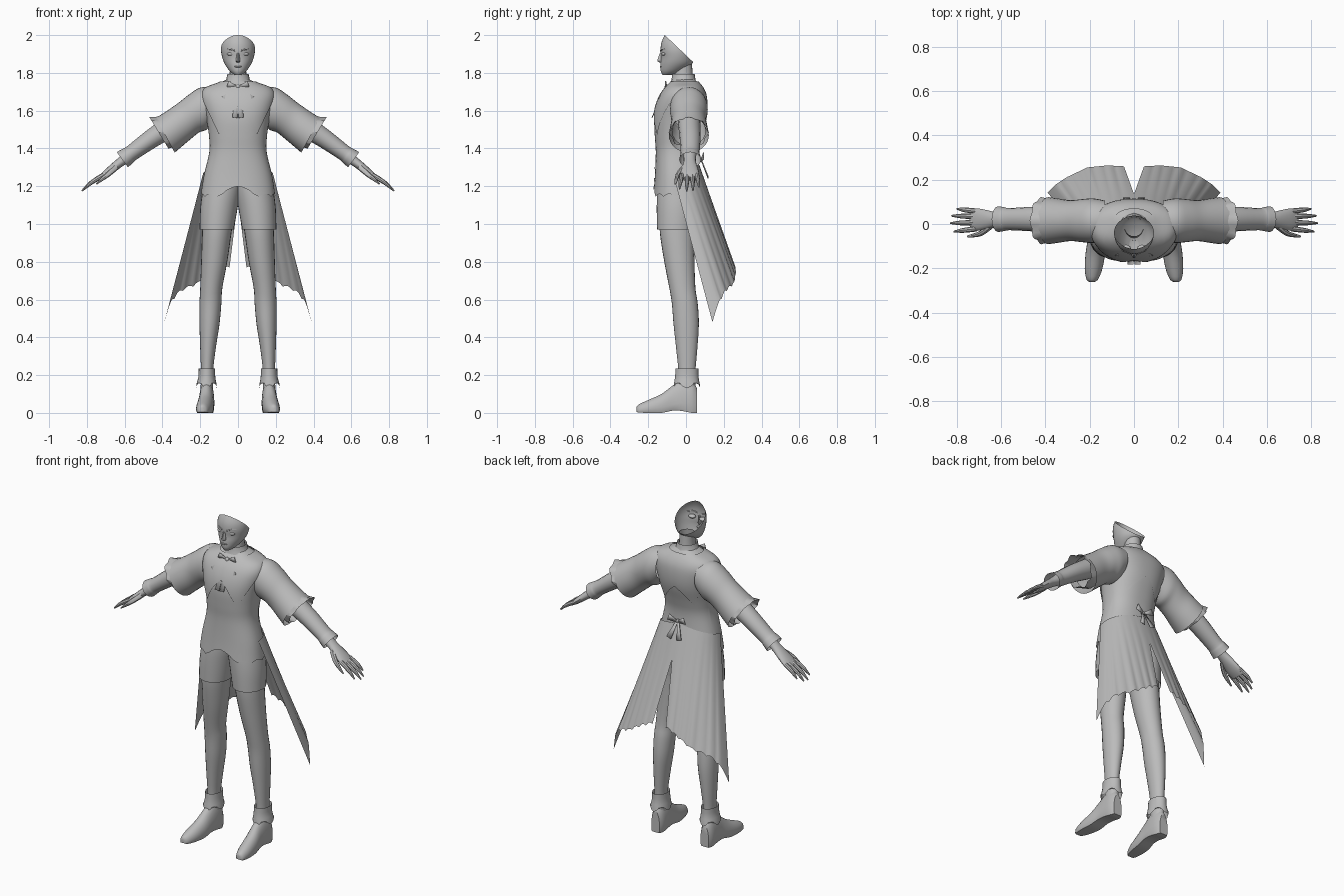
import bpy, bmesh, math
from mathutils import Vector

if "Cube" in bpy.data.objects:
    bpy.data.objects.remove(bpy.data.objects["Cube"])

GREY = bpy.data.materials.new("plain grey")
GREY.diffuse_color = (0.5, 0.5, 0.5, 1)
GREY.use_nodes = True
GREY.node_tree.nodes["Principled BSDF"].inputs["Base Color"].default_value = GREY.diffuse_color
X, Y, Z = Vector((1, 0, 0)), Vector((0, 1, 0)), Vector((0, 0, 1))
TAU = math.tau


def sample(keys, t):
    """Smooth value through a list of key tuples, t from 0 to 1."""
    n = len(keys) - 1
    i = min(int(t * n), n - 1)
    f = t * n - i
    p = [keys[max(0, min(n, i + k))] for k in (-1, 0, 1, 2)]
    return [0.5 * (2 * b + (c - a) * f + (2 * a - 5 * b + 4 * c - d) * f * f
                   + (3 * b - a - 3 * c + d) * f ** 3) for a, b, c, d in zip(*p)]


def steps(keys, n):
    return [sample(keys, i / n) for i in range(n + 1)]


def linear(pairs, x):
    """Piecewise linear lookup; values may be tuples."""
    for (a, va), (b, vb) in zip(pairs, pairs[1:]):
        if x <= b:
            return Vector(va).lerp(Vector(vb), (x - a) / (b - a))
    return Vector(pairs[-1][1])


def loft(name, rings, closed=True, caps="", mirror=False, thick=0):
    bm = bmesh.new()
    rows = [[bm.verts.new(p) for p in r] for r in rings]
    n = len(rows[0])
    for a, b in zip(rows, rows[1:]):
        for i in range(n if closed else n - 1):
            j = (i + 1) % n
            bm.faces.new((a[i], a[j], b[j], b[i]))
    if "s" in caps:
        bm.faces.new(rows[0])
    if "e" in caps:
        bm.faces.new(rows[-1])
    bmesh.ops.recalc_face_normals(bm, faces=bm.faces)
    me = bpy.data.meshes.new(name)
    bm.to_mesh(me)
    bm.free()
    me.materials.append(GREY)
    ob = bpy.data.objects.new(name, me)
    bpy.context.collection.objects.link(ob)
    if thick:
        ob.modifiers.new("thickness", "SOLIDIFY").thickness = thick
    if mirror:
        ob.modifiers.new("mirror", "MIRROR")
    return ob


def ring(c, u, v, n=20, wave=0, waves=8):
    return [c + (u * math.cos(TAU * i / n) + v * math.sin(TAU * i / n))
            * (1 + wave * math.cos(waves * TAU * i / n)) for i in range(n)]


def level(z, x0, x1, y0, y1, n=20):
    """Horizontal ring between side and depth limits."""
    return ring(Vector(((x0 + x1) / 2, (y0 + y1) / 2, z)), X * (x1 - x0) / 2, Y * (y1 - y0) / 2, n)


def ball(name, c, r, mirror=False):
    c = Vector(c)
    rows = [ring(c + Z * r[2] * -math.cos(math.pi * (i + .1) / 8.2), X * r[0] * math.sin(math.pi * (i + .1) / 8.2),
                 Y * r[1] * math.sin(math.pi * (i + .1) / 8.2), 12) for i in range(9)]
    return loft(name, rows, caps="se", mirror=mirror)


# --- jacket body: height, half width, front, back
BODY = [(1.13, .2, -.175, .075), (1.25, .182, -.165, .065), (1.38, .152, -.16, .06),
        (1.46, .153, -.165, .075), (1.55, .166, -.168, .1), (1.62, .182, -.157, .107),
        (1.68, .19, -.133, .102), (1.72, .165, -.105, .085), (1.745, .1, -.08, .065),
        (1.765, .06, -.066, .048)]
TABLE = [(k[0], k[1:]) for k in steps(BODY, 60)]


def body(deg, z, off=0):
    """Point on the jacket, angle measured from the front."""
    w, f, b = linear(TABLE, z)
    a = math.radians(deg)
    s, c = math.sin(a), math.cos(a)
    x = math.copysign(abs(s) ** .85, s) * (w + off)
    y = (f + b) / 2 - math.copysign(abs(c) ** .85, c) * ((b - f) / 2 + off)
    return Vector((x, y, z + off * .5))


def hem(deg):
    d = min(deg % 360, 360 - deg % 360)
    if d > 100:
        return 1.24
    return 1.2 - .055 * min(1, d / 22) + .014 * abs(math.sin(math.radians(d * 6)))


loft("jacket", [[body(a, hem(a) + (1.765 - hem(a)) * t / 30) for a in range(0, 360, 5)]
                for t in range(31)])

# --- pointed shoulder cape
CAPE = [(0, (1.62,)), (35, (1.47,)), (72, (1.665,)), (108, (1.665,)), (145, (1.45,)), (180, (1.56,))]


def cape_hem(deg):
    return linear([(a, (v[0], 0)) for a, v in CAPE], min(deg, 360 - deg))[0]


loft("shoulder_cape", [[body(a, 1.75 + (cape_hem(a) - 1.75) * t / 14, .007) for a in range(0, 360, 5)]
                       for t in range(15)])

# --- front opening edges of the jacket
loft("front_placket", [[body(a * (.5 + 15 * t / 12), 1.47 - .29 * t / 12, .004) for a in (1, .82)]
                       for t in range(13)], closed=False, mirror=True)

# --- split coat tails
TAIL = [(0, (.045, .26, .77)), (.25, (.12, .264, .735)), (.5, (.21, .255, .68)),
        (.75, (.305, .21, .64)), (.9, (.35, .18, .59)), (1, (.39, .14, .48))]


def tail(u, v):
    top = body(180 - 96 * u, 1.32 - .06 * u, .006)
    end = linear(TAIL, u) + Z * .014 * abs(math.sin(u * math.pi * 7))
    p = top.lerp(end, v)
    p.x -= (1 - u) ** 4 * .045 * (v - max(0, (v - .35) / .65))
    return p


loft("coat_tail", [[tail(u / 42, v / 14) for u in range(43)] for v in range(15)],
     closed=False, mirror=True)

# --- shorts and legs: height, inner, outer, front, back
SHORTS = [(1.27, -.02, .165, -.14, .055), (1.18, -.015, .187, -.152, .065),
          (1.08, .003, .2, -.155, .06), (.97, .022, .203, -.153, .05)]
loft("shorts", [level(*k, 28) for k in steps(SHORTS, 12)], mirror=True)
LEG = [(1.05, .02, .185, -.14, .05), (.95, .035, .19, -.138, .045), (.8, .057, .195, -.115, .045),
       (.66, .083, .2, -.088, .05), (.58, .088, .204, -.075, .062), (.47, .098, .204, -.066, .068),
       (.34, .118, .2, -.052, .06), (.22, .132, .196, -.04, .05), (.12, .132, .198, -.04, .05)]
loft("leg", [level(*k, 24) for k in steps(LEG, 32)], mirror=True)

# --- shoes: depth, centre, half width, top, underside
SHOE = [(-.262, .19, .008, .03, .006), (-.25, .188, .026, .045, .002), (-.2, .182, .04, .068, 0),
        (-.13, .174, .044, .1, 0), (-.07, .168, .041, .145, .012), (-.02, .166, .041, .175, .01),
        (.03, .166, .039, .17, 0), (.058, .166, .028, .13, 0)]
rows = []
for y, xc, w, top, low in steps(SHOE, 21):
    r = ring(Vector((xc, y, top * .3)), X * w, Z * top * .7, 24)
    rows.append([Vector((p.x, p.y, max(p.z, low))) for p in r])
loft("shoe", rows, caps="se", mirror=True)
CUFF = [(.235, .122, .208, -.055, .065), (.19, .12, .21, -.058, .066), (.145, .112, .222, -.066, .075)]
rows = [level(*k, 24) for k in steps(CUFF, 6)]
for p, i in zip(rows[-1], range(24)):
    p.z -= .014 * math.cos(TAU * i / 6)
loft("shoe_cuff", rows, mirror=True)


# --- sleeves: top x, top z, bottom x, bottom z, half depth
def slant(tx, tz, bx, bz, d, wave=0, y=.015):
    t, b = Vector((tx, y, tz)), Vector((bx, y, bz))
    return ring((t + b) / 2, (t - b) / 2, Y * d, 32, wave)


SLEEVE = [(.13, 1.725, .13, 1.54, .09), (.2, 1.722, .165, 1.5, .1), (.26, 1.685, .205, 1.485, .097),
          (.32, 1.638, .25, 1.45, .092), (.39, 1.59, .295, 1.412, .1), (.435, 1.562, .335, 1.378, .106)]
loft("sleeve", [slant(*k) for k in steps(SLEEVE, 20)], mirror=True)
loft("sleeve_frill", [slant(.4, 1.572, .315, 1.415, .088), slant(.435, 1.565, .34, 1.41, .095, .03),
                      slant(.467, 1.562, .372, 1.405, .1, .07)], mirror=True)

# --- arm pieces along a sloping axis
AXIS, UP = Vector((.81, 0, -.59)), Vector((.59, 0, .81))


def limb(name, keys, n, caps="", sides=16):
    """Keys: x, y, z, half thickness, half depth."""
    loft(name, [ring(Vector(k[:3]), UP * k[3], Y * k[4], sides) for k in steps(keys, n)],
         caps=caps, mirror=True)


limb("forearm_sleeve", [(.26, .015, 1.585, .06, .06), (.36, .018, 1.515, .057, .058),
                        (.46, .022, 1.45, .05, .055), (.56, .022, 1.378, .043, .05),
                        (.585, .022, 1.36, .046, .054), (.612, .022, 1.34, .05, .058)], 20)
limb("hand", [(.56, .02, 1.375, .033, .036), (.615, .02, 1.333, .025, .032), (.66, .02, 1.298, .022, .042),
              (.705, .02, 1.262, .018, .05), (.735, .02, 1.238, .012, .045)], 14, "e")
FINGERS = {"index_finger": (-.022, -.034, .125), "middle_finger": (.006, .004, .145),
           "ring_finger": (.034, .037, .138), "little_finger": (.058, .068, .108)}
for name, (y0, y1, length) in FINGERS.items():
    a = Vector((.71, y0, 1.26))
    b = a + AXIS * length
    b.y = y1
    m = a.lerp(b, .55) + UP * .006
    limb(name, [(*a, .013, .012), (*m, .011, .011), (*b, .004, .004)], 8, "e", 8)
limb("thumb", [(.64, -.005, 1.305, .016, .016), (.69, -.042, 1.262, .014, .013),
               (.75, -.056, 1.212, .004, .005)], 8, "e", 8)

# --- neck and collar
loft("neck", [level(*k) for k in steps([(1.71, -.06, .06, -.075, .045), (1.78, -.045, .045, -.065, .036),
                                        (1.85, -.044, .044, -.055, .032)], 8)])
loft("collar", [level(1.735, -.085, .085, -.088, .062), level(1.765, -.062, .062, -.076, .05),
                level(1.795, -.056, .056, -.074, .046)])

# --- hollow head, cut open along a sloping plane
HEAD = [(1.79, .02, -.125, -.07), (1.81, .044, -.134, -.02), (1.845, .069, -.135, .03),
        (1.88, .083, -.132, .045), (1.92, .09, -.135, .055), (1.96, .086, -.13, .058),
        (2.0, .064, -.113, .04), (2.03, .03, -.09, 0)]
head = loft("head", [level(z, -w, w, f, b, 32) for z, w, f, b in steps(HEAD, 32)], caps="s")
bm = bmesh.new()
bm.from_mesh(head.data)
bmesh.ops.bisect_plane(bm, geom=bm.verts[:] + bm.edges[:] + bm.faces[:], clear_outer=True,
                       plane_co=(0, -.112, 2.0), plane_no=(0, .14, .147))
bm.to_mesh(head.data)
bm.free()
ball("eye", (.036, -.111, 1.9), (.022, .018, .011), True)
loft("nose", [level(1.905, -.006, .006, -.139, -.12, 10), level(1.875, -.01, .01, -.15, -.12, 10),
              level(1.862, -.012, .012, -.153, -.12, 10), level(1.855, -.006, .006, -.14, -.12, 10)], caps="se")
ball("lips", (0, -.131, 1.833), (.02, .008, .005))
loft("eyebrow", [ring(Vector((x, y, z)), Z * .004, Y * .004, 8)
                 for x, y, z in [(.015, -.134, 1.917), (.04, -.125, 1.926), (.065, -.103, 1.924)]],
     caps="se", mirror=True)


# --- ribbons
def ribbon(name, a, b, wa, wb):
    a, b = Vector(a), Vector(b)
    side = (b - a).cross(Y).normalized()
    loft(name, [[a - side * wa, a + side * wa], [b - side * wb, b + side * wb]],
         closed=False, mirror=True, thick=.005)


ball("neck_knot", (0, -.102, 1.725), (.014, .012, .014))
ribbon("neck_bow_loop", (.005, -.1, 1.725), (.055, -.105, 1.742), .006, .016)
ribbon("neck_bow_tail", (.006, -.105, 1.72), (.07, -.145, 1.66), .006, .02)
ribbon("neck_bow_drop", (.006, -.108, 1.72), (.016, -.182, 1.565), .006, .014)
ball("back_knot", (0, .078, 1.34), (.013, .01, .013))
ribbon("back_bow_loop", (.005, .08, 1.34), (.055, .09, 1.36), .006, .02)
ribbon("back_bow_tail", (.006, .08, 1.335), (.035, .115, 1.245), .006, .016)

# --- smooth shading with crisp edges
bpy.ops.object.select_all(action="DESELECT")
for ob in bpy.context.scene.objects:
    ob.select_set(True)
bpy.context.view_layer.objects.active = head
bpy.ops.object.shade_smooth_by_angle(angle=math.radians(40))
